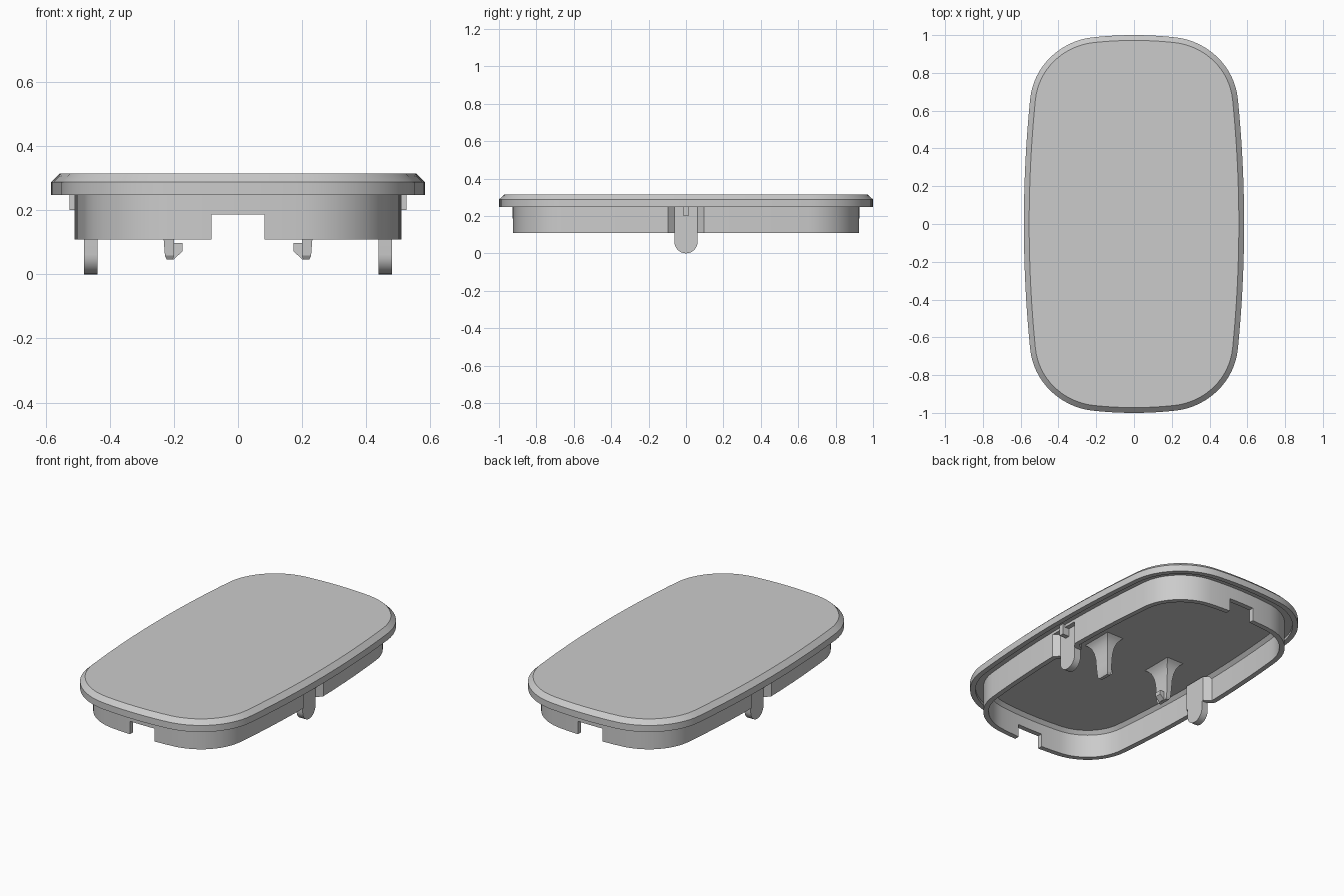
import bpy, bmesh, math
from mathutils import Vector

if "Cube" in bpy.data.objects:
    bpy.data.objects.remove(bpy.data.objects["Cube"])

grey = bpy.data.materials.new("light_grey")
grey.use_nodes = True
grey.diffuse_color = (0.6, 0.6, 0.6, 1)
grey.node_tree.nodes["Principled BSDF"].inputs["Base Color"].default_value = (0.6, 0.6, 0.6, 1)


def shade(obj):
    bpy.ops.object.select_all(action='DESELECT')
    obj.select_set(True)
    bpy.context.view_layer.objects.active = obj
    bpy.ops.object.shade_smooth_by_angle(angle=math.radians(28))


def loft(name, rings, closed=False, smooth=True):
    """Skin a list of point rings; cap the ends or join last to first."""
    bm = bmesh.new()
    loops = [[bm.verts.new(p) for p in ring] for ring in rings]
    pairs = list(zip(loops, loops[1:]))
    if closed:
        pairs.append((loops[-1], loops[0]))
    else:
        bm.faces.new(loops[0])
        bm.faces.new(loops[-1])
    for a, b in pairs:
        for i in range(len(a)):
            j = (i + 1) % len(a)
            bm.faces.new((a[i], a[j], b[j], b[i]))
    bmesh.ops.recalc_face_normals(bm, faces=bm.faces)
    mesh = bpy.data.meshes.new(name)
    bm.to_mesh(mesh)
    bm.free()
    mesh.materials.append(grey)
    obj = bpy.data.objects.new(name, mesh)
    bpy.context.collection.objects.link(obj)
    if smooth:
        shade(obj)
    return obj


def box(name, x0, x1, y0, y1, z0, z1):
    ring = [(x0, y0), (x1, y0), (x1, y1), (x0, y1)]
    return loft(name, [[(x, y, z) for x, y in ring] for z in (z0, z1)], smooth=False)


# Bowed rounded-rectangle outline: side arc, corner curve, end arc
def quarter():
    pts = []
    a, b, c, d = map(Vector, ((0.55, 0.66), (0.533, 0.833), (0.393, 0.968), (0.22, 0.988)))
    for i in range(8):
        t = i / 8
        pts.append(Vector((0.583 - (0.583 - a.x) * t * t, a.y * t)))
    for i in range(16):
        t = i / 16
        s = 1 - t
        pts.append(a * s ** 3 + b * 3 * s * s * t + c * 3 * s * t * t + d * t ** 3)
    for i in range(5):
        t = 1 - i / 4
        pts.append(Vector((d.x * t, 1 - (1 - d.y) * t * t)))
    return pts


q = quarter()
half = q + [Vector((-p.x, p.y)) for p in reversed(q[:-1])]
outline = half + [Vector((p.x, -p.y)) for p in reversed(half[1:-1])]


def ring(inset, z):
    pts = []
    for i, p in enumerate(outline):
        t = (outline[(i + 1) % len(outline)] - outline[i - 1]).normalized()
        pts.append((p.x - t.y * inset, p.y + t.x * inset, z))
    return pts


# Lid plate with chamfered top edge, shallow groove under the rim and chamfered inside
loft("lid", [ring(o, z) for o, z in (
    (0.122, 0.268), (0.103, 0.248), (0.073, 0.248), (0.073, 0.264),
    (0.03, 0.264), (0.03, 0.248), (0, 0.248), (0, 0.288), (0.028, 0.315))])

# Skirt wall with end notches and side gaps
wall = loft("skirt_wall", [ring(o, z) for o, z in (
    (0.073, 0.108), (0.073, 0.252), (0.103, 0.252), (0.103, 0.108))], closed=True, smooth=False)
for cutter in (box("end_notch_cutter", -0.083, 0.083, -1.2, 1.2, 0.0, 0.187),
               box("side_gap_cutter", -0.8, 0.8, -0.095, 0.095, 0.0, 0.4)):
    cutter.hide_render = True
    mod = wall.modifiers.new("cut", 'BOOLEAN')
    mod.operation = 'DIFFERENCE'
    mod.object = cutter
    bpy.context.view_layer.objects.active = wall
    bpy.ops.object.modifier_apply(modifier=mod.name)
    bpy.data.objects.remove(cutter)
shade(wall)

for side, s in (("left", 1), ("right", -1)):
    # Inward jog of the wall behind each clip
    jog = [(0.51, 0.095), (0.48, 0.062), (0.48, -0.062), (0.51, -0.095),
           (0.48, -0.1), (0.44, -0.072), (0.44, 0.072), (0.48, 0.1)]
    loft(side + "_wall_recess", [[(s * x, y, z) for x, y in jog] for z in (0.108, 0.26)], smooth=False)

    # Round-ended clip tongue
    arc = [math.pi * i / 16 for i in range(17)]
    tongue = [(0.062 * math.cos(a), 0.062 - 0.062 * math.sin(a)) for a in arc]
    tongue += [(-0.062, 0.255), (0.062, 0.255)]
    loft(side + "_clip", [[(s * x, y, z) for y, z in tongue] for x in (0.439, 0.481)])

    # Small locating rib above the clip
    x0, x1 = sorted((s * 0.475, s * 0.526))
    box(side + "_rib", x0, x1, -0.014, 0.014, 0.2, 0.266)

    # Inner hook stem flaring into the lid: inner x, outer x, half width, height
    sections = [(0.203, 0.222, 0.034, 0.046), (0.2, 0.228, 0.042, 0.058), (0.2, 0.232, 0.046, 0.11),
                (0.198, 0.234, 0.05, 0.17), (0.193, 0.24, 0.057, 0.21),
                (0.183, 0.25, 0.068, 0.24), (0.17, 0.262, 0.085, 0.259), (0.158, 0.275, 0.1, 0.27)]
    loft(side + "_hook_stem", [[(s * a, -w, z), (s * b, -w, z), (s * b, w, z), (s * a, w, z)]
                               for a, b, w, z in sections])

    # Barbed nub on the hook
    nub = [(0.21, 0.047), (0.2, 0.047), (0.173, 0.072), (0.173, 0.097), (0.21, 0.097)]
    loft(side + "_hook_nub", [[(s * x, y, z) for x, z in nub] for y in (-0.02, 0.02)], smooth=False)
